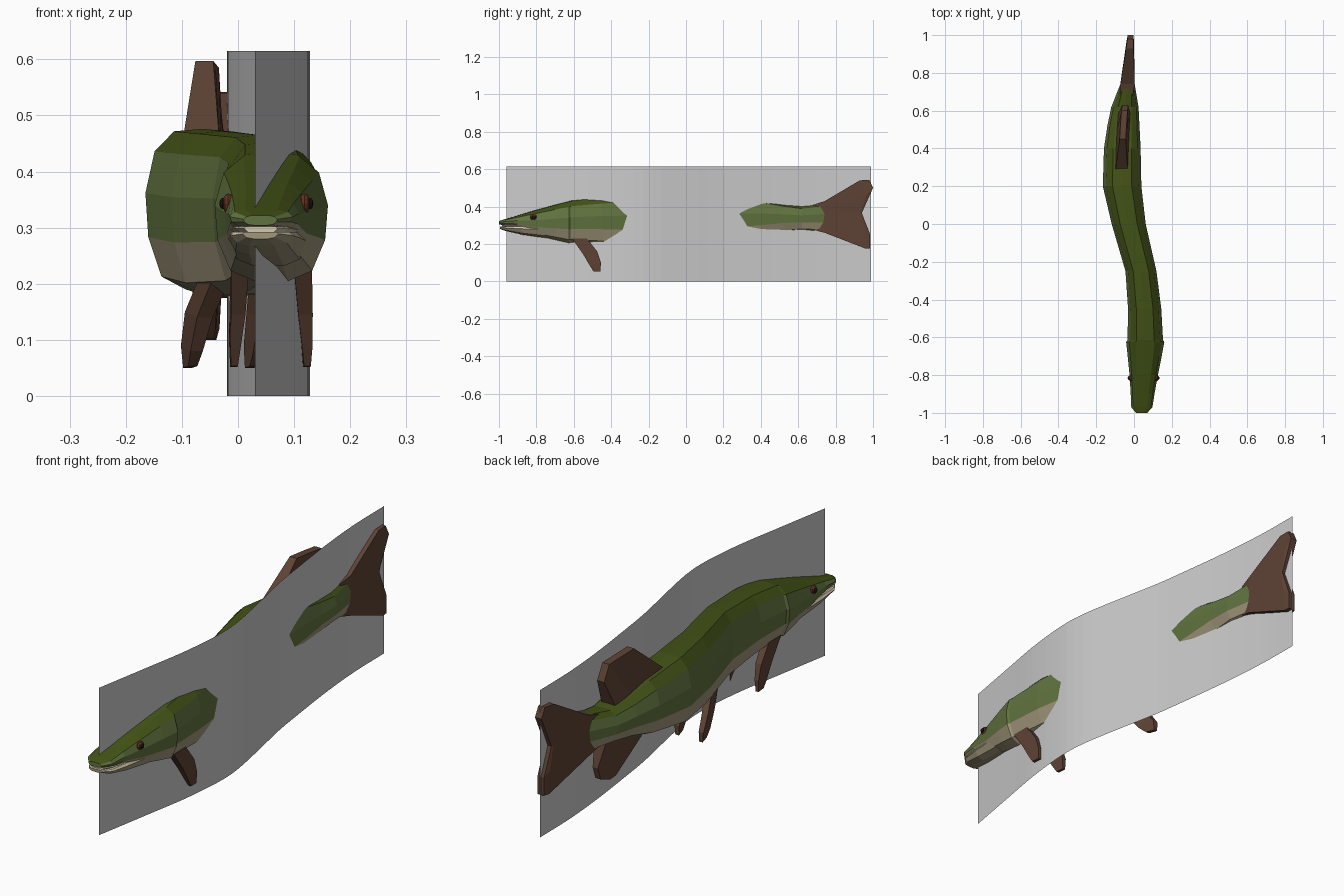
import bpy, bmesh, math
from mathutils import Vector

if "Cube" in bpy.data.objects:
    bpy.data.objects.remove(bpy.data.objects["Cube"])


def mat(name, rgb):
    m = bpy.data.materials.new(name)
    m.diffuse_color = (*rgb, 1)
    m.use_nodes = True
    m.node_tree.nodes["Principled BSDF"].inputs["Base Color"].default_value = m.diffuse_color
    return m


BACK = mat("olive_back", (0.055, 0.085, 0.008))
SIDE = mat("green_side", (0.12, 0.17, 0.05))
BELLY = mat("pale_belly", (0.36, 0.31, 0.20))
FIN = mat("brown_fin", (0.11, 0.055, 0.035))
BLACK = mat("black", (0.01, 0.01, 0.01))
IRIS = mat("iris", (0.12, 0.03, 0.015))
BONE = mat("bone", (0.65, 0.58, 0.42))


def curve(pts, y):
    """Smooth x value along (y, x) control points."""
    n = len(pts)
    y = min(max(y, pts[0][0]), pts[-1][0])
    i = max(k for k in range(n - 1) if pts[k][0] <= y)

    def slope(k):
        a, b = pts[max(k - 1, 0)], pts[min(k + 1, n - 1)]
        return (b[1] - a[1]) / (b[0] - a[0])
    (y0, x0), (y1, x1) = pts[i], pts[i + 1]
    h = y1 - y0
    t = (y - y0) / h
    return ((2*t**3 - 3*t*t + 1) * x0 + (t**3 - 2*t*t + t) * h * slope(i)
            + (3*t*t - 2*t**3) * x1 + (t**3 - t*t) * h * slope(i + 1))


SPINE = [(-1, .04), (-.6, .06), (-.4, .053), (-.2, .028), (0, -.028),
         (.2, -.063), (.4, -.062), (.6, -.05), (.72, -.036), (1, -.018)]
SHEET = [(-.96, .03), (-.7, .076), (-.5, .11), (-.3, .128), (-.18, .122),
         (0, .09), (.2, .05), (.34, .03), (.6, -.002), (.8, -.017), (.99, -.02)]


def bent(x, y, z):
    return (x + curve(SPINE, y), y, z)


def finish(bm, name, mats, fix=True):
    if fix:
        bmesh.ops.recalc_face_normals(bm, faces=bm.faces)
    me = bpy.data.meshes.new(name)
    bm.to_mesh(me)
    bm.free()
    for m in mats:
        me.materials.append(m)
    ob = bpy.data.objects.new(name, me)
    bpy.context.collection.objects.link(ob)
    return ob


def loft(name, stations, half, colours, mats):
    """Skin mirrored half sections through stations (y, top, bottom, half width)."""
    ring = half + [(-u, v) for u, v in reversed(half) if u > 0]
    bm = bmesh.new()
    rows = []
    for y, top, bot, w in stations:
        c, h = (top + bot) / 2, (top - bot) / 2
        rows.append([bm.verts.new(bent(u * w, y, c + v * h)) for u, v in ring])
    n, k = len(ring), len(half) - 1
    for a, b in zip(rows, rows[1:]):
        for i in range(n):
            j = (i + 1) % n
            f = bm.faces.new((a[i], a[j], b[j], b[i]))
            f.material_index = colours[min(i, n - 1 - i, k)]
    for r in (rows[0], rows[-1]):
        bm.faces.new(r).material_index = colours[2]
    return finish(bm, name, mats)


def fin(name, rows, thick, offs=None):
    """Thick fin: rows of (y, z) from root to tip, half thickness and x offset per row."""
    offs = offs or [0] * len(rows)
    bm = bmesh.new()
    sides = []
    for s in (1, -1):
        sides.append([[bm.verts.new(bent(o + s * t, y, z)) for y, z in r]
                      for r, t, o in zip(rows, thick, offs)])
        g = sides[-1]
        for a, b in zip(g, g[1:]):
            for i in range(len(a) - 1):
                bm.faces.new((a[i], a[i+1], b[i+1], b[i]))

    def rim(g):
        return g[0] + [r[-1] for r in g[1:-1]] + g[-1][::-1] + [r[0] for r in g[-2:0:-1]]
    p, q = rim(sides[0]), rim(sides[1])
    for i in range(len(p)):
        j = (i + 1) % len(p)
        bm.faces.new((p[i], p[j], q[j], q[i]))
    return finish(bm, name, [FIN])


# Body with upper head, a small step at the gill edge
section = [(0, 1), (.5, .97), (.84, .72), (1, .2), (.95, -.35), (.72, -.84), (.3, -1)]
loft("body", [
    (-1.0, .322, .304, .03), (-.97, .332, .300, .056), (-.9, .352, .285, .063),
    (-.8, .382, .245, .075), (-.7, .41, .222, .09), (-.625, .43, .205, .101),
    (-.615, .433, .207, .094), (-.45, .452, .195, .088), (-.25, .465, .183, .082),
    (0, .472, .178, .09), (.2, .476, .19, .102), (.4, .455, .225, .097),
    (.52, .425, .258, .085), (.62, .408, .27, .072), (.74, .425, .262, .038)],
    section, [0, 0, 1, 1, 2, 2, 2], [BACK, SIDE, BELLY])

# Lower jaw and pale mouth lining
jaw = [(0, 1), (.9, 1), (1, .5), (.8, -.6), (.4, -1)]
loft("lower_jaw", [(-.995, .292, .28, .032), (-.96, .292, .268, .056),
                   (-.88, .292, .25, .064), (-.75, .29, .232, .07)],
     jaw, [0, 0, 1, 1, 1], [BONE, BELLY])
loft("mouth_lining", [(-.985, .302, .29, .03), (-.955, .302, .29, .05), (-.88, .30, .285, .06)],
     jaw, [0] * 5, [BONE])

# Single fins along the middle
fin("dorsal_fin", [[(.29, .44), (.38, .43), (.48, .41), (.57, .39)],
                   [(.29, .462), (.4, .455), (.5, .435), (.585, .41)],
                   [(.45, .597), (.52, .592), (.6, .585), (.63, .52)]], [.034, .032, .016])
fin("anal_fin", [[(.42, .26), (.5, .28), (.56, .29), (.62, .30)],
                 [(.42, .225), (.5, .25), (.56, .265), (.63, .28)],
                 [(.555, .105), (.59, .1), (.645, .12), (.66, .17)]], [.03, .028, .012])
fin("tail_fin", [[(.68, .41), (.7, .375), (.7, .34), (.7, .31), (.68, .275)],
                 [(.74, .428), (.74, .385), (.74, .345), (.74, .305), (.74, .26)],
                 [(.93, .54), (.965, .46), (.935, .365), (.955, .27), (.96, .175)],
                 [(.98, .542), (1.0, .5), (.94, .365), (.985, .25), (.985, .175)]],
    [.034, .038, .02, .015])

# Paired fins
for s, side in ((1, "right"), (-1, "left")):
    fin("pectoral_fin_" + side,
        [[(-.61, .23), (-.53, .23)], [(-.55, .145), (-.475, .16)],
         [(-.515, .085), (-.455, .10)], [(-.495, .053), (-.457, .052)]],
        [.016, .013, .009, .006], [s * .056, s * .06, s * .064, s * .065])
    fin("pelvic_fin_" + side,
        [[(-.15, .21), (-.07, .21)], [(-.085, .14), (-.01, .15)],
         [(-.04, .08), (.03, .09)], [(-.01, .053), (.03, .05)]],
        [.016, .014, .011, .008], [s * .045, s * .055, s * .056, s * .055])

    # Eyes: dark red ball with a black pupil
    for name, r, off, m in (("eye_", .018, .068, IRIS), ("pupil_", .010, .078, BLACK)):
        bpy.ops.mesh.primitive_uv_sphere_add(segments=10, ring_count=6, radius=r,
                                             location=bent(s * off, -.815, .343))
        e = bpy.context.object
        e.name = name + side
        e.scale = (.6, 1, 1)
        e.data.materials.append(m)

# Thin curved sheet the fish weaves through
bm = bmesh.new()
N = 40
cols = []
for i in range(N + 1):
    y = -.96 + 1.95 * i / N
    cols.append([bm.verts.new((curve(SHEET, y), y, z)) for z in (0, .615)])
for a, b in zip(cols, cols[1:]):
    bm.faces.new((a[0], b[0], b[1], a[1]))
finish(bm, "curved_sheet", [], fix=False)
